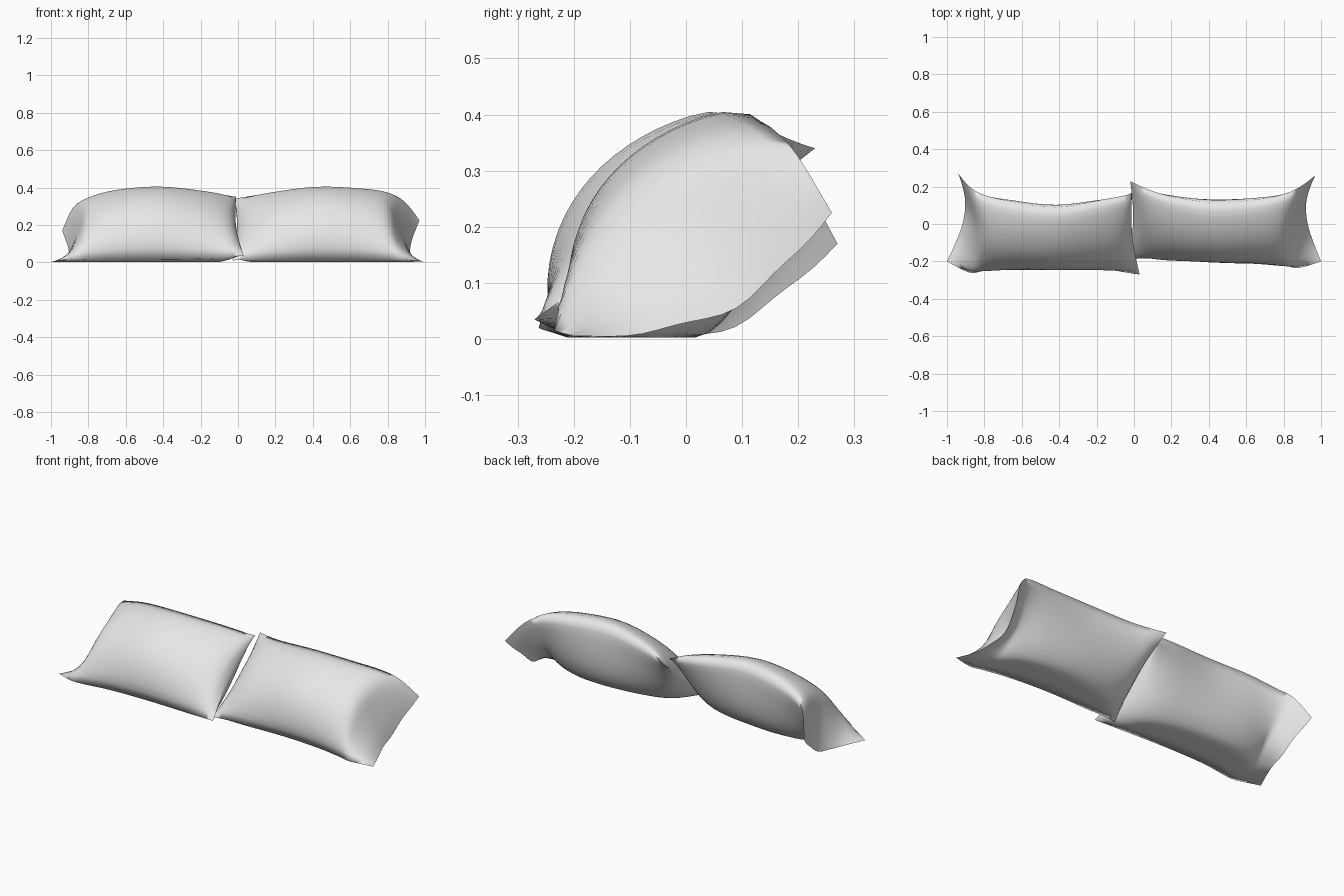
import bpy, bmesh, math
from mathutils import Vector

cube = bpy.data.objects.get("Cube")
if cube:
    bpy.data.objects.remove(cube, do_unlink=True)

fabric = bpy.data.materials.new("pale grey fabric")
fabric.use_nodes = True
GREY = (0.8, 0.8, 0.8, 1)
fabric.diffuse_color = GREY
fabric.node_tree.nodes["Principled BSDF"].inputs["Base Color"].default_value = GREY

STEPS = 4      # rings between two stations
ACROSS = 18    # faces from the lower seam to the upper seam


def spline(points, i, f):
    """Catmull-Rom blend between stations i and i + 1."""
    last = len(points) - 1
    a, b, c, d = (Vector(points[min(max(k, 0), last)]) for k in range(i - 1, i + 3))
    return 0.5 * (2 * b + (c - a) * f + (2 * a - 5 * b + 4 * c - d) * f ** 2
                  + (3 * b - a - 3 * c + d) * f ** 3)


def ring_points(station, along, front):
    """One half of a cross-section, bulging to the front or to the back."""
    x_low, x_top, y_low, y_top, z_low, z_top, bulge = station
    bulge = max(bulge, 0)
    low, top = Vector((x_low, y_low, z_low)), Vector((x_top, y_top, z_top))
    chord = top - low
    normal = Vector((0, -chord.z, chord.y)).normalized()
    inner = max(0, 1 - along * 5)
    outer = max(0, (along - 0.68) / 0.32)
    for j in range(ACROSS + 1):
        t = j / ACROSS
        arch = max(0, math.sin(math.pi * t))
        p = low + chord * t
        # sides are drawn in between the corners
        p.x += arch * (0.02 * inner - 0.065 * outer)
        # fuller near the lower seam, above all at the back
        swell = bulge * arch ** 0.6 * (1.1 - 0.2 * t if front else 1.15 * t - 1.92)
        # the open end of the cover sags and creases softly
        crease = 0.006 * outer * arch * math.sin(t * 15 + along * 9)
        sag = 0.075 * outer ** 2 * arch
        p += normal * (swell + crease - sag)
        p.z = max(p.z, 0.003)
        yield p


def pillow(name, stations, side):
    bm = bmesh.new()
    spans = len(stations) - 1
    rings = [(i + k / STEPS, spline(stations, i, k / STEPS))
             for i in range(spans) for k in range(STEPS)]
    rings.append((spans, Vector(stations[-1])))
    for front in (True, False):
        grid = []
        for s, station in rings:
            pts = ring_points(station, s / spans, front)
            grid.append([bm.verts.new((p.x * side, p.y, p.z)) for p in pts])
        for a, b in zip(grid, grid[1:]):
            for j in range(ACROSS):
                bm.faces.new((a[j], b[j], b[j + 1], a[j + 1]))
    bmesh.ops.remove_doubles(bm, verts=bm.verts, dist=0.0005)
    bmesh.ops.recalc_face_normals(bm, faces=bm.faces)
    mesh = bpy.data.meshes.new(name)
    bm.to_mesh(mesh)
    bm.free()
    mesh.materials.append(fabric)
    obj = bpy.data.objects.new(name, mesh)
    bpy.context.collection.objects.link(obj)
    bpy.ops.object.select_all(action="DESELECT")
    obj.select_set(True)
    bpy.context.view_layer.objects.active = obj
    bpy.ops.object.shade_smooth_by_angle(angle=math.radians(110))


# Stations from the middle outwards:
# lower seam x, upper seam x, lower y, upper y, lower z, upper z, bulge
left_stations = [
    (-.03, -.02, -.19, .23, .01, .34, 0),
    (.04, .04, -.185, .2, .015, .35, .055),
    (.17, .17, -.185, .155, .015, .37, .1),
    (.42, .42, -.18, .115, .015, .4, .13),
    (.65, .65, -.195, .13, .015, .39, .125),
    (.8, .8, -.22, .16, .015, .37, .1),
    (.88, .89, -.235, .2, .015, .325, .06),
    (1, .97, -.2, .26, .005, .225, 0),
]
right_stations = [
    (-.03, .01, -.27, .17, .035, .35, 0),
    (.04, .04, -.26, .155, .03, .355, .06),
    (.17, .17, -.24, .13, .02, .375, .105),
    (.42, .42, -.225, .09, .015, .4, .13),
    (.65, .65, -.23, .12, .015, .38, .125),
    (.8, .8, -.25, .155, .015, .34, .1),
    (.88, .88, -.26, .2, .02, .295, .06),
    (1, .94, -.2, .27, .005, .17, 0),
]
pillow("left_pillow", left_stations, 1)
pillow("right_pillow", right_stations, -1)
